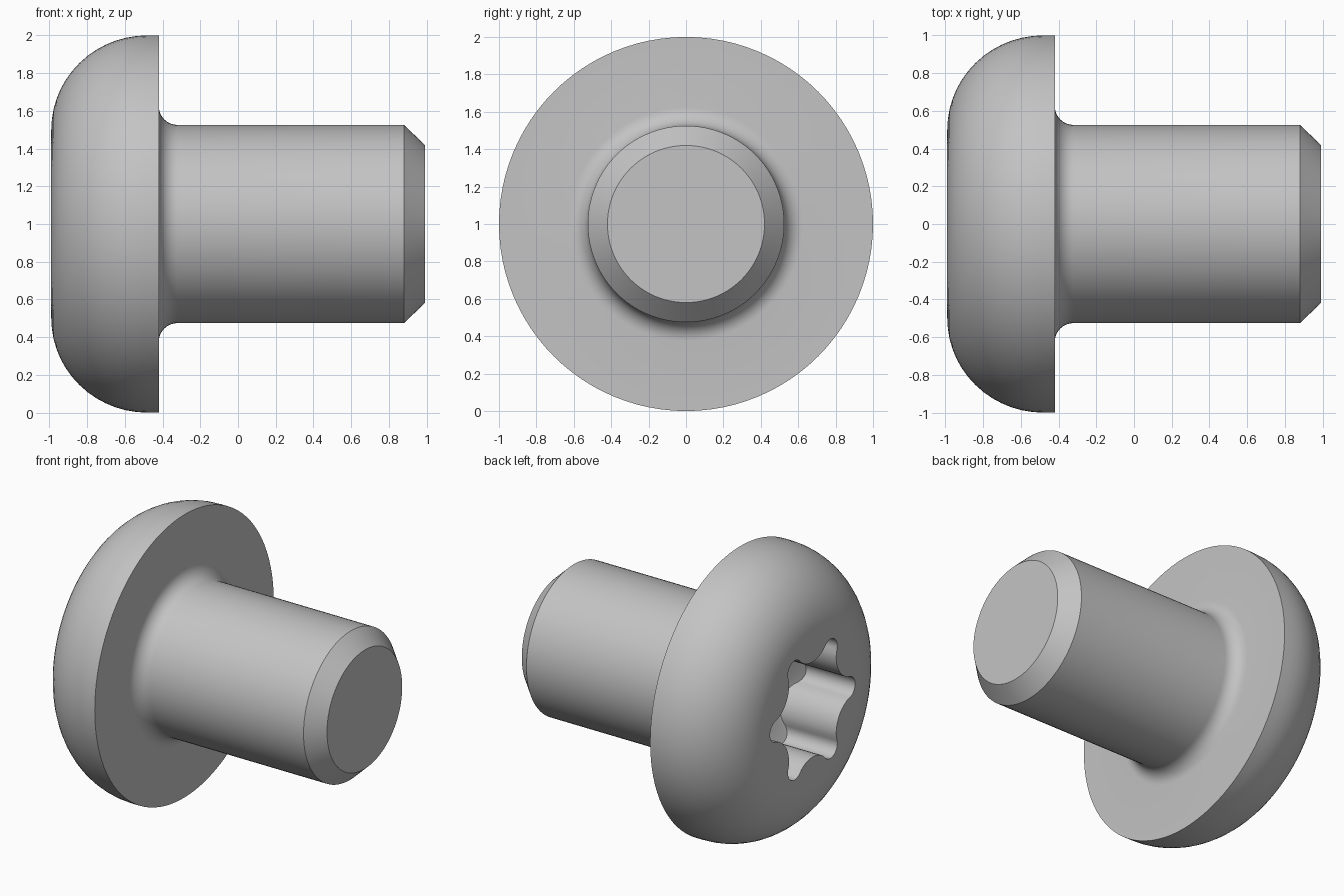
import bpy, bmesh
from math import sin, cos, pi, radians, hypot
from mathutils import Vector, Matrix

old = bpy.data.objects.get("Cube")
if old:
    bpy.data.objects.remove(old)

steel = bpy.data.materials.new("plain grey steel")
steel.use_nodes = True
steel.diffuse_color = (0.55, 0.55, 0.55, 1)
steel.node_tree.nodes["Principled BSDF"].inputs["Base Color"].default_value = (0.55, 0.55, 0.55, 1)

AXIS_Z = 1.0


def make_object(name, bm):
    bmesh.ops.recalc_face_normals(bm, faces=bm.faces)
    mesh = bpy.data.meshes.new(name)
    bm.to_mesh(mesh)
    bm.free()
    mesh.materials.append(steel)
    obj = bpy.data.objects.new(name, mesh)
    bpy.context.collection.objects.link(obj)
    return obj


def arc(cx, cy, rx, ry, start, end, steps):
    """Points on an elliptical arc, angles in degrees."""
    angles = [radians(start + (end - start) * i / steps) for i in range(steps + 1)]
    return [(cx + rx * cos(a), cy + ry * sin(a)) for a in angles]


# Screw body: (x, radius) profile turned about the x axis
profile = arc(-0.48, 0.5, 0.51, 0.5, 180, 90, 14)         # domed head
profile += [(-0.42, 1.0)]                                 # rim
profile += arc(-0.32, 0.625, 0.1, 0.1, 180, 270, 8)       # fillet under head
profile += [(0.88, 0.525), (0.99, 0.42)]                  # shank and chamfer

SEGMENTS = 96
bm = bmesh.new()
rings = []
for x, r in profile:
    rings.append([bm.verts.new((x, r * cos(2 * pi * i / SEGMENTS),
                                AXIS_Z + r * sin(2 * pi * i / SEGMENTS)))
                  for i in range(SEGMENTS)])
for a, b in zip(rings, rings[1:]):
    for i in range(SEGMENTS):
        j = (i + 1) % SEGMENTS
        bm.faces.new((a[i], a[j], b[j], b[i]))
bm.faces.new(rings[0])
bm.faces.new(rings[-1])
screw = make_object("button_head_screw", bm)

# Six-lobed socket outline: rounded tips joined by rounded valleys
TIP, TIP_R = 0.3985, 0.0765
VALLEY, VALLEY_R = 0.5375, 0.2025
tip_c = Vector((TIP, 0))
valley_c = Vector((VALLEY * cos(pi / 6), VALLEY * sin(pi / 6)))
to_valley = valley_c - tip_c
turn = math_angle = Vector((1, 0)).angle(to_valley) * 180 / pi
lobe = arc(TIP, 0, TIP_R, TIP_R, -turn, turn, 12)
valley = arc(valley_c.x, valley_c.y, VALLEY_R, VALLEY_R, 180 + turn, 240 - turn, 10)
outline = []
for k in range(6):
    rot = Matrix.Rotation(k * pi / 3, 2)
    outline += [rot @ Vector(p) for p in lobe + valley[1:-1]]

# Socket cutter with a conical floor
APEX_X, SLOPE = -0.38, 0.48
bm = bmesh.new()
mouth = [bm.verts.new((-1.2, p.x, AXIS_Z + p.y)) for p in outline]
floor = [bm.verts.new((APEX_X - SLOPE * hypot(*p), p.x, AXIS_Z + p.y)) for p in outline]
apex = bm.verts.new((APEX_X, 0, AXIS_Z))
bm.faces.new(mouth)
for i in range(len(outline)):
    j = (i + 1) % len(outline)
    bm.faces.new((mouth[i], mouth[j], floor[j], floor[i]))
    bm.faces.new((floor[i], floor[j], apex))
cutter = make_object("socket_cutter", bm)
cutter.hide_render = True

# Cut the socket, then smooth the turned surfaces
cut = screw.modifiers.new("socket", "BOOLEAN")
cut.operation = "DIFFERENCE"
cut.solver = "EXACT"
cut.object = cutter
bpy.ops.object.select_all(action="DESELECT")
screw.select_set(True)
bpy.context.view_layer.objects.active = screw
bpy.ops.object.modifier_apply(modifier=cut.name)
bpy.data.objects.remove(cutter)
bpy.ops.object.shade_smooth_by_angle(angle=radians(25))
